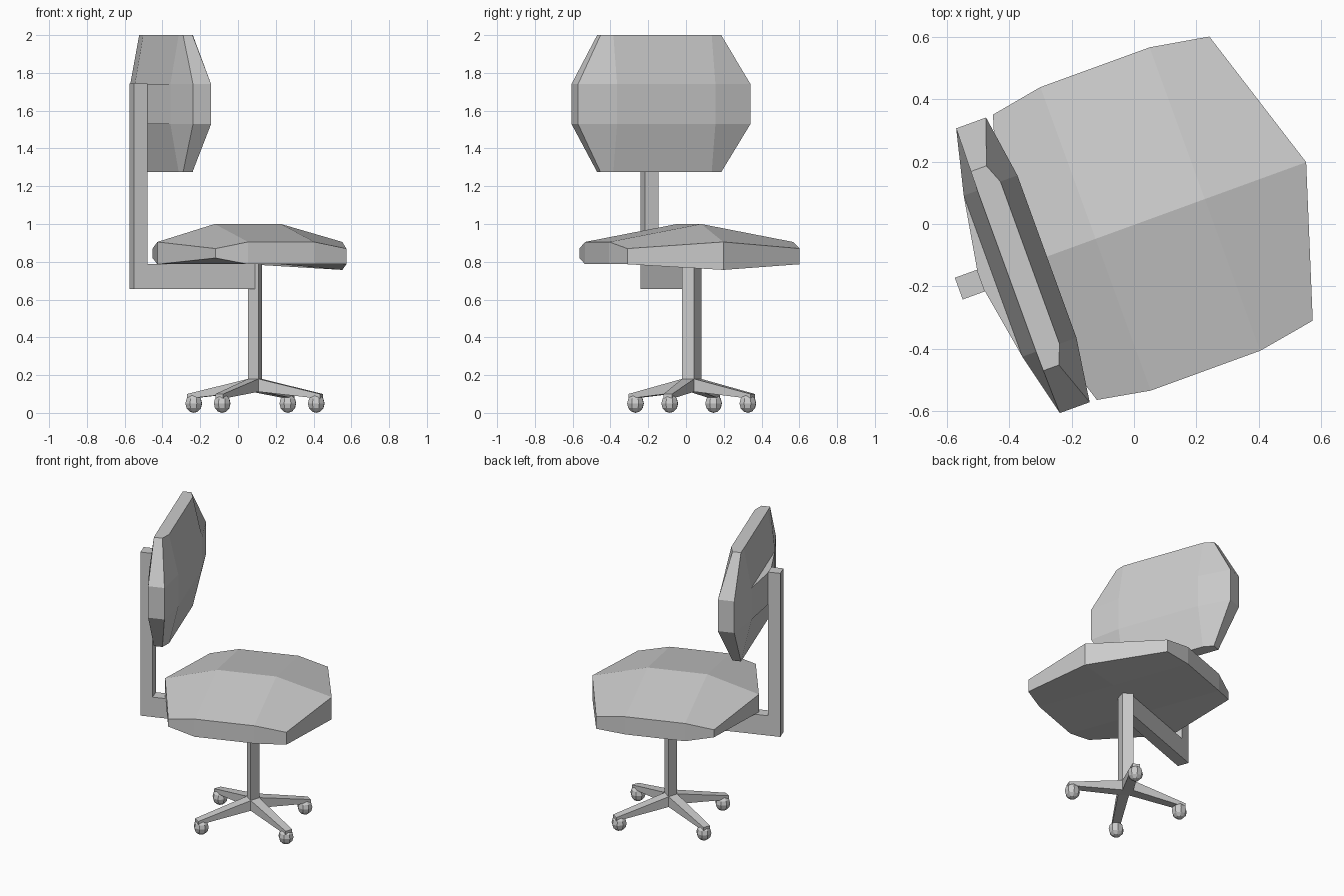
import bpy, bmesh, math
from mathutils import Matrix

if "Cube" in bpy.data.objects:
    bpy.data.objects.remove(bpy.data.objects["Cube"])

# Chair space: x forward, y left, origin on the column axis; the chair is turned 20 degrees
PLACE = Matrix.Translation((0.09, 0.03, 0)) @ Matrix.Rotation(math.radians(20), 4, 'Z')


def finish(name, bm):
    bmesh.ops.recalc_face_normals(bm, faces=bm.faces)
    mesh = bpy.data.meshes.new(name)
    bm.to_mesh(mesh)
    bm.free()
    ob = bpy.data.objects.new(name, mesh)
    bpy.context.collection.objects.link(ob)
    ob.matrix_world = PLACE
    return ob


def loft(name, rings, caps=None):
    """Skin equal-sized rings of points; caps lists index groups for the end faces."""
    bm = bmesh.new()
    vs = [[bm.verts.new(p) for p in ring] for ring in rings]
    n = len(rings[0])
    for a, b in zip(vs, vs[1:]):
        for i in range(n):
            j = (i + 1) % n
            bm.faces.new((a[i], a[j], b[j], b[i]))
    for end in (vs[0], vs[-1]):
        for cap in caps or [range(n)]:
            bm.faces.new([end[i] for i in cap])
    return finish(name, bm)


def prism(name, outline, z0, z1):
    return loft(name, [[(x, y, z) for x, y in outline] for z in (z0, z1)])


def rect(x0, x1, w):
    return [(x0, -w), (x1, -w), (x1, w), (x0, w)]


# Seat: side x, centre x, half width, top side z, top centre z, bottom side z, bottom centre z
sections = [(-0.40, -0.55, 0.487, 0.87, 0.905, 0.82, 0.787),
            (-0.227, -0.227, 0.518, 0.905, 1.0, 0.787, 0.787),
            (0.146, 0.146, 0.518, 0.905, 1.0, 0.787, 0.787),
            (0.338, 0.492, 0.485, 0.87, 0.905, 0.787, 0.757)]
loft("seat",
     [[(xs, -w, ts), (xc, 0, tc), (xs, w, ts), (xs, w, bs), (xc, 0, bc), (xs, -w, bs)]
      for xs, xc, w, ts, tc, bs, bc in sections],
     caps=[(0, 1, 4, 5), (1, 2, 3, 4)])


# Backrest: padded slab, pinched at top and bottom
def back_ring(z, front, front_end, back_end, back, w):
    half = [(front, 0.277), (front_end, w), (back_end, w), (back, 0.275)]
    return [(x, y, z) for x, y in half] + [(x, -y, z) for x, y in reversed(half)]


small = (-0.451, -0.476, -0.529, -0.53, 0.34)
large = (-0.393, -0.424, -0.526, -0.577, 0.486)
loft("backrest", [back_ring(1.275, *small), back_ring(1.53, *large),
                  back_ring(1.74, *large), back_ring(2.0, *small)])

# Bracket between backrest and post
prism("backrest_bracket", [(-0.577, -0.275), (-0.577, 0.275), (-0.618, 0.037), (-0.618, -0.037)],
      1.53, 1.74)

# Post and the bar under the seat
prism("back_post", rect(-0.694, -0.618, 0.037), 0.655, 1.745)
prism("under_seat_bar", rect(-0.618, 0.0, 0.037), 0.655, 0.787)

# Column with a diamond section
P, Q = 0.039, 0.054
prism("column", [(P, 0), (0, Q), (-P, 0), (0, -Q)], 0.112, 0.787)

# Four base legs, each growing from one side of the diamond, with ball casters
CX, CY = 0.265, 0.22
R = math.hypot(CX, CY)
for i, (sx, sy) in enumerate([(1, 1), (-1, 1), (-1, -1), (1, -1)], 1):
    dx, dy = sx * CX / R, sy * CY / R
    ex, ey, h = dx * (R + 0.03), dy * (R + 0.03), 0.024
    s = sx * sy
    a, b = (sx * P, 0), (0, sy * Q)
    c, d = (ex + s * dy * h, ey - s * dx * h), (ex - s * dy * h, ey + s * dx * h)
    loft(f"base_leg_{i}", [[(*a, 0.18), (*b, 0.18), (*b, 0.112), (*a, 0.112)],
                           [(*c, 0.1), (*d, 0.1), (*d, 0.075), (*c, 0.075)]])
    bm = bmesh.new()
    bmesh.ops.create_uvsphere(bm, u_segments=8, v_segments=6, radius=0.047,
                              matrix=Matrix.Translation((sx * CX, sy * CY, 0.05))
                              @ Matrix.Diagonal((1, 1, 1.063, 1)))
    finish(f"caster_{i}", bm)
